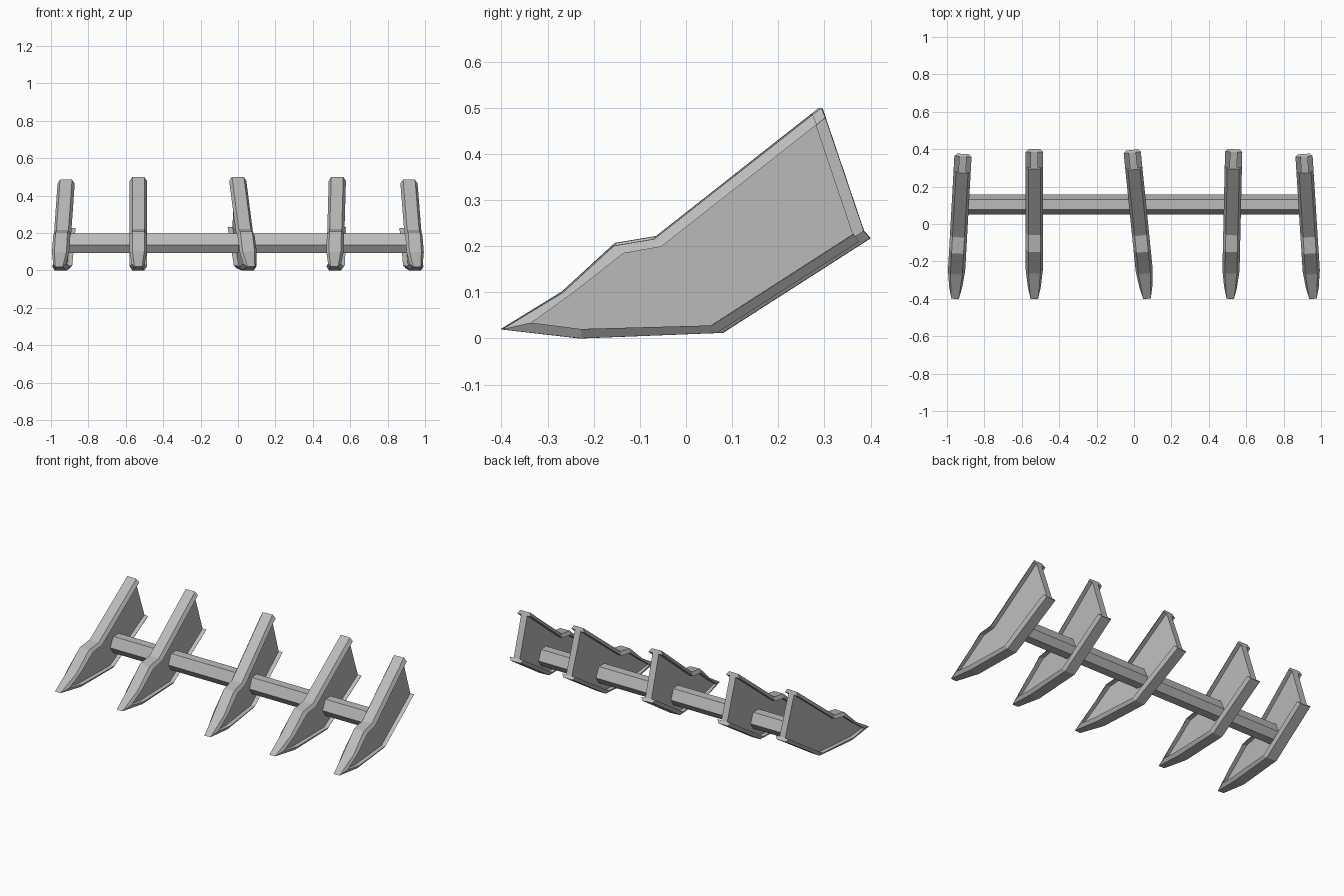
import bpy, bmesh, math

if "Cube" in bpy.data.objects:
    bpy.data.objects.remove(bpy.data.objects["Cube"], do_unlink=True)

grey = bpy.data.materials.new("concrete_grey")
grey.use_nodes = True
colour = (0.5, 0.5, 0.5, 1)
grey.diffuse_color = colour
grey.node_tree.nodes["Principled BSDF"].inputs["Base Color"].default_value = colour


def loft(bm, rings):
    """Skin a run of matching rings of points and cap both ends."""
    loops = [[bm.verts.new(p) for p in ring] for ring in rings]
    for a, b in zip(loops, loops[1:]):
        for i in range(len(a)):
            j = (i + 1) % len(a)
            bm.faces.new((a[i], a[j], b[j], b[i]))
    bm.faces.new(loops[0])
    bm.faces.new(loops[-1][::-1])


def flange(bm, outer, inner):
    """Bevelled strip, narrow on its outer face, tapering to the front tip."""
    rings = []
    for k, ((yo, zo), (yi, zi)) in enumerate(zip(outer, inner)):
        wo, wi = (0.02, 0.035) if k == 0 else (0.032, 0.046)
        rings.append([(-wo, yo, zo), (wo, yo, zo), (wi, yi, zi), (-wi, yi, zi)])
    loft(bm, rings)


def finish(name, bm):
    bmesh.ops.recalc_face_normals(bm, faces=bm.faces)
    mesh = bpy.data.meshes.new(name)
    bm.to_mesh(mesh)
    bm.free()
    mesh.materials.append(grey)
    obj = bpy.data.objects.new(name, mesh)
    bpy.context.collection.objects.link(obj)
    return obj


# Fin profile as (y, z): upper and lower edges from front tip to back
top_outer = [(-0.4, 0.02), (-0.265, 0.102), (-0.15, 0.207), (-0.06, 0.222), (0.295, 0.5)]
top_inner = [(-0.335, 0.035), (-0.245, 0.1), (-0.13, 0.19), (-0.045, 0.205), (0.303, 0.478)]
low_outer = [(-0.4, 0.02), (-0.225, 0.0), (0.08, 0.012), (0.4, 0.217)]
low_inner = [(-0.335, 0.035), (-0.225, 0.021), (0.068, 0.029), (0.386, 0.233)]


def fin(name, tip_x, turn, size):
    bm = bmesh.new()
    flange(bm, top_outer, top_inner)
    flange(bm, low_outer, low_inner)
    web = top_inner + low_inner[:0:-1]
    loft(bm, [[(x, y, z) for y, z in web] for x in (-0.02, 0.02)])
    # Turn and scale about the front tip
    bmesh.ops.translate(bm, verts=bm.verts, vec=(0, 0.4, 0))
    obj = finish(name, bm)
    obj.location = (tip_x, -0.4, 0)
    obj.rotation_euler.z = math.radians(turn)
    obj.scale = (1, size, size)


fin("right_outer_fin", -0.957, -3.2, 0.97)
fin("right_inner_fin", -0.533, 0, 1)
fin("centre_fin", 0.07, 5.8, 1)
fin("left_inner_fin", 0.515, -1.3, 1)
fin("left_outer_fin", 0.957, 3.6, 0.97)

# Six-sided cross beam running through the fins
section = [(0.05, 0.135), (0.077, 0.196), (0.13, 0.196),
           (0.157, 0.135), (0.13, 0.094), (0.077, 0.094)]
bm = bmesh.new()
loft(bm, [[(x, y, z) for y, z in section] for x in (-0.93, 0.925)])
finish("cross_beam", bm)
